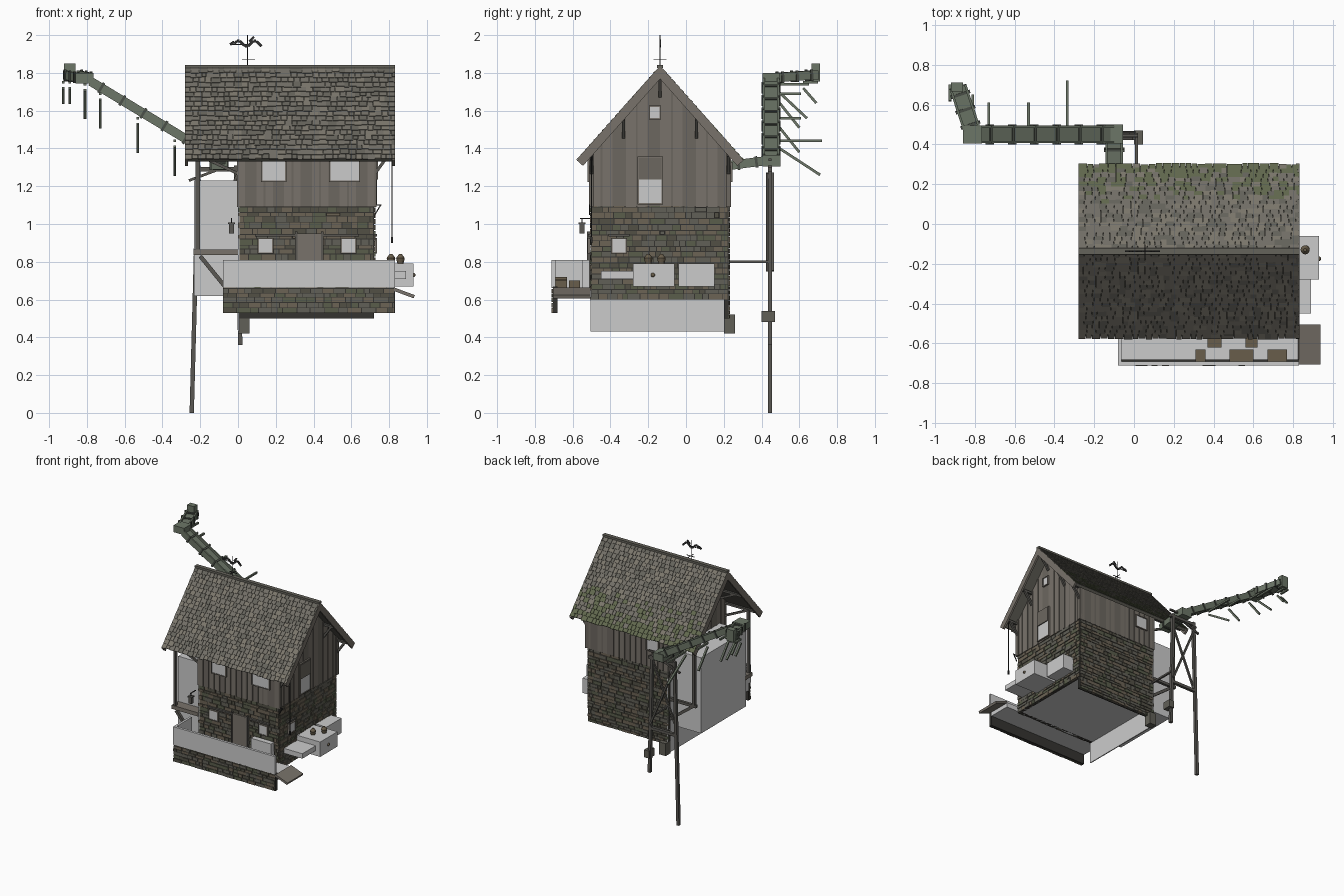
import bpy, bmesh, math, random
from mathutils import Matrix, Vector

random.seed(4)
if "Cube" in bpy.data.objects:
    bpy.data.objects.remove(bpy.data.objects["Cube"])


def material(name, r, g, b):
    m = bpy.data.materials.new(name)
    m.use_nodes = True
    m.diffuse_color = (r, g, b, 1)
    m.node_tree.nodes["Principled BSDF"].inputs["Base Color"].default_value = (r, g, b, 1)
    return m


MORTAR = material("mortar", .035, .034, .03)
STONES = [MORTAR, material("stone_brown", .15, .125, .09), material("stone_grey", .12, .115, .095),
          material("stone_dark", .085, .08, .06), material("stone_green", .1, .11, .07)]
PLANKS = [material("plank", .19, .17, .145), material("plank_dark", .15, .135, .115)]
SHINGLES = [material("shingle", .17, .16, .135), material("shingle_dark", .13, .125, .105),
            material("shingle_pale", .2, .185, .15), material("shingle_moss", .12, .14, .075)]
TIMBER = [material("timber", .1, .095, .085)]
FLUME = [material("flume_wood", .15, .18, .135), material("flume_band", .07, .08, .065)]
IRON = [material("iron", .03, .03, .03)]
CLAY = [material("clay", .14, .11, .07)]


def box(bm, lo, hi, M=Matrix(), m=0):
    lo, hi = Vector(lo), Vector(hi)
    verts = bmesh.ops.create_cube(bm, size=1, matrix=M @ Matrix.Translation((lo + hi) / 2)
                                  @ Matrix.Diagonal((*(hi - lo), 1)))["verts"]
    for f in {f for v in verts for f in v.link_faces}:
        f.material_index = m
    return verts


def axes(x, y, z, origin):
    M = Matrix((x, y, z)).transposed().to_4x4()
    M.translation = origin
    return M


def along(a, b):
    a, b = Vector(a), Vector(b)
    x = (b - a).normalized()
    y = (Vector((0, 1, 0)) if abs(x.z) > .95 else Vector((0, 0, 1)).cross(x)).normalized()
    return axes(x, y, x.cross(y), a), (b - a).length


def beam(bm, a, b, w=.02, h=None, m=0):
    M, length = along(a, b)
    h = h or w
    return box(bm, (0, -w / 2, -h / 2), (length, w / 2, h / 2), M, m)


def finish(bm, name, mats=()):
    bmesh.ops.recalc_face_normals(bm, faces=bm.faces)
    me = bpy.data.meshes.new(name)
    bm.to_mesh(me)
    bm.free()
    for m in mats:
        me.materials.append(m)
    ob = bpy.data.objects.new(name, me)
    bpy.context.collection.objects.link(ob)
    return ob


def boxes(name, parts, mats=()):
    bm = bmesh.new()
    for lo, hi in parts:
        box(bm, lo, hi)
    return finish(bm, name, mats)


def beams(name, parts, mats=TIMBER, w=.02):
    bm = bmesh.new()
    for a, b in parts:
        beam(bm, a, b, w)
    return finish(bm, name, mats)


# Stone walls: a mortar slab with random stones laid in courses
def stone_wall(name, origin, u, out, length, height):
    M = axes(u, out, (0, 0, 1), origin)
    bm = bmesh.new()
    box(bm, (0, -.025, 0), (length, 0, height), M)
    z = 0
    while z < height - .008:
        h = min(random.uniform(.02, .034), height - z)
        x = 0
        while x < length - .002:
            w = min(random.uniform(.025, .08), length - x)
            box(bm, (x, -.01, z), (x + w - .004, random.uniform(.002, .008), z + h - .004), M,
                random.choice((1, 1, 2, 2, 3, 4)))
            x += w
        z += h
    return finish(bm, name, STONES)


stone_wall("front_stone_wall", (0, -.5, .6), (1, 0, 0), (0, -1, 0), .72, .5)
stone_wall("back_stone_wall", (0, .225, .5), (1, 0, 0), (0, 1, 0), .72, .6)
stone_wall("right_stone_wall", (.72, -.5, .6), (0, 1, 0), (1, 0, 0), .725, .5)
stone_wall("terrace_skirt", (-.08, -.705, .53), (1, 0, 0), (0, -1, 0), .91, .14)
boxes("left_wall", [((0, -.505, .43), (.008, .23, 1.1))])
boxes("house_floor", [((0, -.5, .6), (.72, .22, .62))])

# Upper storey boards, the gable ones cut to the roof slope
RIDGE = -.137
bm = bmesh.new()
for y in (-.51, .215):
    for i in range(15):
        x = i * .049 - .005
        box(bm, (x, y, 1.09), (x + .046, y + .02, 1.4), m=i * 7 % 3 % 2)
        box(bm, (x + .042, y - .004, 1.09), (x + .053, y + .024, 1.4), m=1)
for x in (0, .705):
    for i in range(12):
        y = RIDGE - .372 + i * .062
        for v in box(bm, (x, y, 1.09), (x + .02, y + .062, 1.5), m=i * 5 % 3 % 2):
            if v.co.z > 1.3:
                v.co.z = 1.815 - 1.126 * abs(v.co.y - RIDGE)
        if i % 6:
            top = 1.79 - 1.126 * abs(y - RIDGE)
            box(bm, (x - .004, y - .005, 1.09), (x + .024, y + .005, top), m=1)
finish(bm, "upper_storey_boards", PLANKS)

# Roof: two slabs with overlapping shingle rows
for side, label in ((-1, "front"), (1, "back")):
    M = axes((1, 0, 0), (0, side * .664, -.748), (0, side * .748, .664), (0, RIDGE, 1.828))
    bm = bmesh.new()
    box(bm, (-.275, 0, -.022), (.825, .645, 0), M, 1)
    for row in range(19):
        d = row * .034
        T = M @ Matrix.Translation((0, d, 0)) @ Matrix.Rotation(.1, 4, "X")
        x = -.28
        while x < .828:
            w = min(random.uniform(.025, .05), .832 - x)
            mossy = side > 0 and random.random() < (row - 9) / 12
            box(bm, (x, 0, 0), (x + w - .002, .043 + random.uniform(-.006, .004), .005), T,
                3 if mossy else random.choice((0, 0, 1, 2)))
            x += w
    finish(bm, label + "_roof_shingles", SHINGLES)
    bm = bmesh.new()
    for x in (-.28, .815):
        box(bm, (x, 0, -.04), (x + .016, .66, .004), M)
    finish(bm, label + "_barge_boards", PLANKS)
beams("ridge_cap", [((-.28, RIDGE + s * .008, 1.834), (.832, RIDGE + s * .008, 1.834)) for s in (-1, 1)],
      SHINGLES[1:2], .016)

# Purlins and their gable brackets
parts = []
for y in (-.5, -.33, RIDGE, .056, .226):
    z = 1.775 - 1.126 * abs(y - RIDGE)
    for wall, tip in ((0, -.265), (.725, .815)):
        parts += [((wall, y, z), (tip, y, z)), ((wall, y, z - .1), (wall + (tip - wall) * .8, y, z))]
beams("purlins_and_brackets", parts, w=.016)


# Openings: pane, frame strips and lintel, on a wall given by its frame
def opening(name, M, u0, u1, z0, z1):
    boxes(name + "_pane", [((u0, -.01, z0), (u1, .011, z1))]).matrix_world = M
    t = .007
    boxes(name + "_frame", [((u0 - t, 0, z1), (u1 + t, .015, z1 + t)), ((u0 - t, 0, z0 - t), (u1 + t, .015, z0)),
                            ((u0 - t, 0, z0), (u0, .015, z1)), ((u1, 0, z0), (u1 + t, .015, z1))],
          PLANKS).matrix_world = M


front = axes((1, 0, 0), (0, -1, 0), (0, 0, 1), (0, -.507, 0))
right = axes((0, 1, 0), (1, 0, 0), (0, 0, 1), (.722, 0, 0))
back = axes((1, 0, 0), (0, 1, 0), (0, 0, 1), (0, .232, 0))
opening("upper_left_window", front, .13, .25, 1.23, 1.33)
opening("upper_right_window", front, .49, .64, 1.23, 1.35)
opening("lower_left_window", front, .11, .18, .85, .92)
opening("lower_right_window", front, .55, .62, .85, .92)
opening("side_window", right, -.39, -.32, .85, .92)
opening("loft_hatch", right, -.25, -.13, 1.11, 1.35)
opening("loft_window", right, -.19, -.14, 1.56, 1.62)
opening("back_window", back, .08, .18, 1.23, 1.32)
boxes("hatch_shutter", [((.728, -.25, 1.235), (.74, -.13, 1.35))], PLANKS[1:])
boxes("front_door", [((.315, -.52, .655), (.44, -.5, .95))], PLANKS)
boxes("door_frame", [((x, -.525, .655), (x + .012, -.5, .96)) for x in (.303, .44)], TIMBER)
boxes("lintels", [((.09, -.52, .935), (.64, -.5, .948)), ((.715, -.41, .935), (.735, -.3, .948))], TIMBER)

# Terrace with parapet, crates and end ramp
boxes("terrace_deck", [((-.08, -.705, .61), (.83, -.5, .65))])
boxes("parapet", [((-.08, -.712, .665), (.83, -.692, .81)), ((-.08, -.69, .65), (-.062, -.5, .81))])
boxes("terrace_crates", [((.31, -.69, .65), (.36, -.63, .72)), ((.48, -.69, .65), (.6, -.63, .71)),
                         ((.67, -.69, .65), (.77, -.63, .7)), ((.37, -.62, .65), (.44, -.56, .7)),
                         ((.56, -.62, .65), (.62, -.56, .7))], CLAY)
boxes("wall_bench", [((.5, -.55, .65), (.68, -.51, .81))])
bm = bmesh.new()
beam(bm, (.825, -.605, .655), (.933, -.605, .615), .2, .018)
finish(bm, "end_ramp", PLANKS)

# Side lean-to boxes, shelf and pots
boxes("side_large_box", [((.72, -.28, .67), (.93, -.06, .79))])
boxes("side_small_box", [((.72, -.04, .67), (.82, .15, .79))])
boxes("side_shelf", [((.72, -.45, .71), (.89, -.28, .75))])
bm = bmesh.new()
for x, y in ((.81, -.2), (.86, -.13)):
    for z, r1, r2, d in ((.805, .016, .023, .03), (.83, .023, .008, .02)):
        bmesh.ops.create_cone(bm, cap_ends=True, segments=12, radius1=r1, radius2=r2, depth=d,
                              matrix=Matrix.Translation((x, y, z)))
bmesh.ops.create_uvsphere(bm, u_segments=12, v_segments=8, radius=.012,
                          matrix=Matrix.Translation((.928, -.175, .73)))
finish(bm, "pots_and_knob", CLAY)

# Left annex with balcony, porch post and brace
boxes("left_annex", [((-.233, -.43, .62), (0, .14, 1.23))])
boxes("balcony_deck", [((-.235, -.51, .835), (0, -.42, .865))], PLANKS)
beams("porch_frame", [((-.213, -.495, .86), (-.213, -.495, 1.37)), ((-.2, -.5, .83), (-.07, -.5, .67)),
                      ((-.213, .2, .86), (-.213, .2, 1.37)), ((-.213, .2, .86), (0, .2, .7)),
                      ((-.235, .2, .86), (0, .2, .86))], w=.022)
beams("lantern_arm", [((-.035, -.49, 1.03), (-.035, -.56, 1.03)), ((-.035, -.55, 1.03), (-.035, -.55, 1)),
                      ((.725, -.51, 1.1), (.76, -.51, 1.1)), ((.725, -.51, 1.05), (.755, -.51, 1.1))], IRON, .006)
boxes("lantern", [((-.048, -.563, .95), (-.022, -.537, 1)), ((-.054, -.569, 1), (-.016, -.531, 1.008))], TIMBER)
beams("hanging_chain", [((.815, -.5, 1.37), (.815, -.5, .93))], IRON, .004)
boxes("chain_hook", [((.809, -.506, .9), (.821, -.494, .93))], IRON)

# Flume trestle with crossed braces
beams("trestle", [((-.245, .445, 0), (-.21, .445, 1.31)), ((.012, .445, .36), (-.01, .445, 1.31)),
                  ((-.22, .445, 1.29), (.02, .445, 1.29)), ((-.23, .445, .72), (.01, .445, .72))], w=.023)
beams("trestle_braces", [((-.225, .43, .75), (0, .43, 1.27)), ((0, .46, .75), (-.22, .46, 1.27)),
                         ((-.26, .445, 1.23), (-.1, .445, 1.29)), ((.012, .45, .8), (.012, .22, .8)),
                         ((-.08, .445, 1.34), (.02, .445, 1.34))], w=.014)
boxes("trestle_footing", [((0, .2, .42), (.06, .26, .52)), ((0, .4, .48), (.045, .47, .54))], STONES[2:])

# Flume: open troughs with bands, joined by corner boxes
bm = bmesh.new()
for a, b, n in (((-.1, .23, 1.31), (-.1, .42, 1.335), 2), ((-.11, .45, 1.35), (-.78, .45, 1.755), 6),
                ((-.81, .46, 1.775), (-.885, .69, 1.79), 3)):
    M, L = along(a, b)
    box(bm, (0, -.036, -.022), (L, .036, .008), M)
    for s in (-1, 1):
        box(bm, (0, s * .038 - .006, -.024), (L, s * .038 + .006, .024), M)
    for i in range(n):
        x = L * (i + .5) / n
        box(bm, (x - .007, -.049, -.03), (x + .007, .049, .015), M, 1)
        for s in (-1, 1):
            box(bm, (x - .007, s * .046 - .005, -.03), (x + .007, s * .046 + .005, .03), M, 1)
for lo, hi in (((-.145, .405, 1.305), (-.055, .5, 1.365)), ((-.86, .405, 1.745), (-.765, .495, 1.8)),
               ((-.92, .665, 1.755), (-.86, .71, 1.85))):
    box(bm, lo, hi)
finish(bm, "flume", FLUME)

# Struts reaching back from the flume: a level arm and a falling brace each
parts = []
for x, z, reach in ((-.335, 1.44, .72), (-.53, 1.56, .61), (-.73, 1.69, .61), (-.81, 1.74, .65),
                    (-.89, 1.75, .7), (-.925, 1.75, .7)):
    start = .48 if x > -.85 else .62
    parts += [((x, start, z), (x, reach, z)), ((x, start, z - .03), (x, reach - .01, z - (.18 if x > -.85 else .11)))]
beams("flume_struts", parts, FLUME, .014)

# Weathervane
beams("vane_rod", [((.05, RIDGE, 1.83), (.05, RIDGE, 2)), ((.02, RIDGE, 1.87), (.09, RIDGE, 1.87)),
                   ((.055, RIDGE - .035, 1.87), (.055, RIDGE + .035, 1.87)),
                   ((-.04, RIDGE, 1.95), (.06, RIDGE, 1.95))], IRON, .004)
bm = bmesh.new()
wave = [Vector((-.02 + i * .0145, RIDGE, 1.955 + .016 * math.sin(i * 1.05))) for i in range(11)]
for a, b in zip(wave, wave[1:]):
    beam(bm, a, b, .008, .014)
beam(bm, (-.042, RIDGE, 1.95), (-.02, RIDGE, 1.965), .006, .014)
beam(bm, (.06, RIDGE, 1.965), (.085, RIDGE, 1.992), .006, .012)
finish(bm, "vane_figure", IRON)
